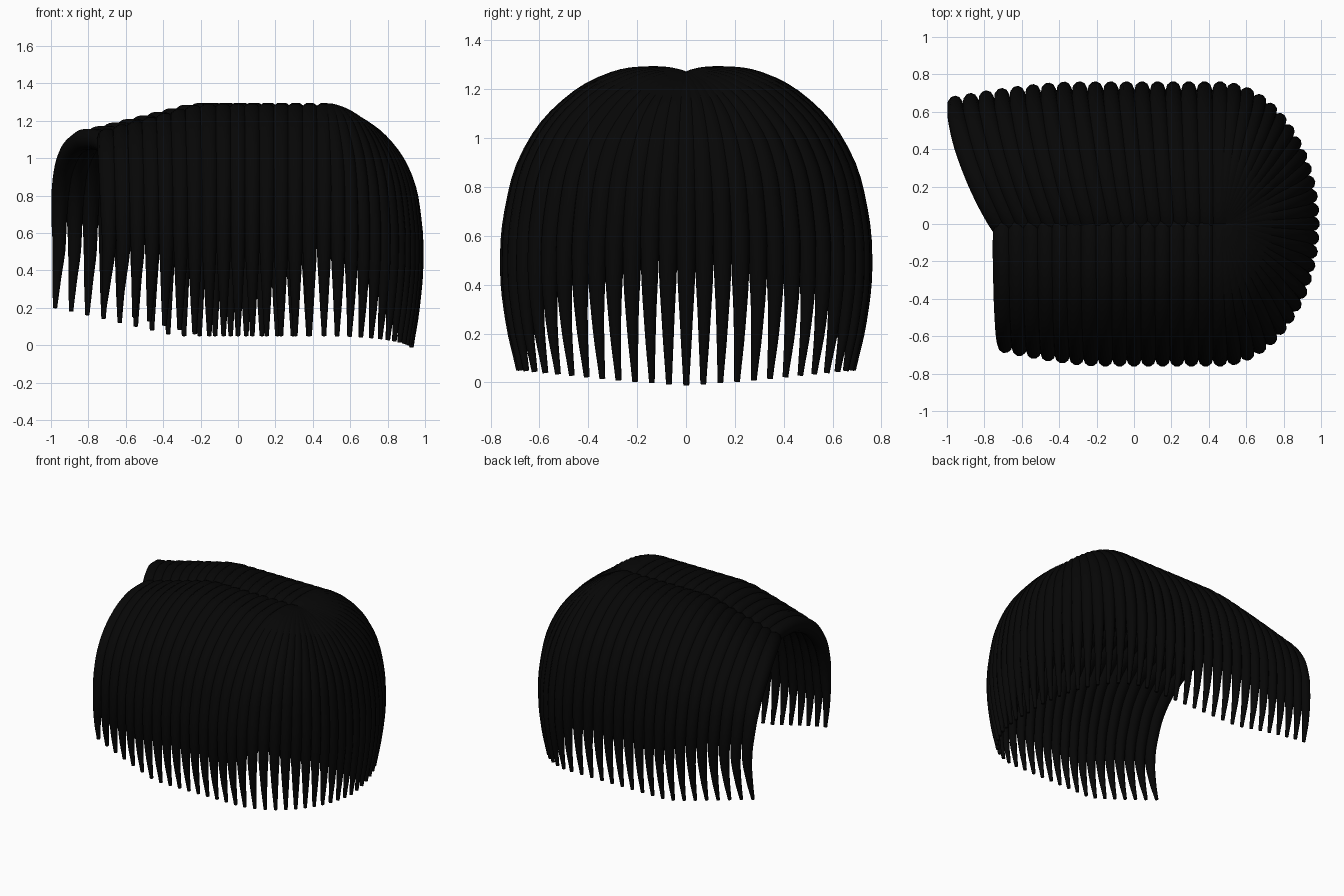
import bpy
from math import cos, sin, pi, hypot

cube = bpy.data.objects.get("Cube")
if cube:
    bpy.data.objects.remove(cube)

# Near-black hair colour
black = bpy.data.materials.new("hair_black")
black.use_nodes = True
black.diffuse_color = (0.002, 0.002, 0.002, 1)
bsdf = black.node_tree.nodes["Principled BSDF"]
bsdf.inputs["Base Color"].default_value = black.diffuse_color
bsdf.inputs["Roughness"].default_value = 0.8

# Strand profile: outward fraction, height, radius (root to tip)
PROFILE = [(-0.09, 1.18, 0.047), (0.05, 1.23, 0.055), (0.21, 1.239, 0.058),
           (0.40, 1.218, 0.058), (0.65, 1.115, 0.056), (0.855, 0.935, 0.051),
           (0.965, 0.70, 0.044), (1.0, 0.46, 0.036), (0.985, 0.25, 0.024),
           (0.94, 0.05, 0.012)]
GIRTH = 0.727
CROWN = 0.46


def strand(curve, root_x, end_x, end_y, sweep=1.0):
    """Add one tapered lock from the parting, over the top and down."""
    lift = min(1, max(0, (-0.2 - root_x) / 0.51))      # shorter towards the face
    back = 1 - abs(end_y) / GIRTH if root_x >= CROWN else 0
    spline = curve.splines.new('BEZIER')
    spline.bezier_points.add(len(PROFILE) - 1)
    for p, (s, z, r) in zip(spline.bezier_points, PROFILE):
        down = (1.25 - z) / 1.2
        across = 1 - (1 - s) ** sweep
        drift = 0.06 * lift * max(0, 0.46 - z)         # tips lean to the face
        z += lift * (0.29 * down - 0.14) - 0.05 * back * down
        z -= 0.065 * min(1, 1.6 * back) * sin(pi * s)  # flatter crown at the back
        p.co = (root_x + (end_x - root_x) * across - drift, end_y * s, z)
        p.radius = r
        p.handle_left_type = p.handle_right_type = 'AUTO'


def build(name, strands):
    """Turn a list of strands into one smooth mesh object."""
    curve = bpy.data.curves.new(name, 'CURVE')
    curve.dimensions = '3D'
    curve.bevel_depth = 1
    curve.bevel_resolution = 3
    curve.resolution_u = 4
    curve.use_fill_caps = True
    curve.materials.append(black)
    for args in strands:
        strand(curve, *args)
    obj = bpy.data.objects.new(name, curve)
    bpy.context.collection.objects.link(obj)
    bpy.ops.object.select_all(action='DESELECT')
    obj.select_set(True)
    bpy.context.view_layer.objects.active = obj
    bpy.ops.object.convert(target='MESH')
    bpy.ops.object.shade_smooth_by_angle(angle=pi / 3)


def side(count, side_sign, root_front, end_front, sweep):
    """Row of strands along the parting, falling to one side."""
    rows = []
    for i in range(count):
        t = i / (count - 1)
        root = root_front + (CROWN - 0.001 - root_front) * t
        end = end_front + (CROWN - end_front) * t
        inset = 0.075 * max(0, (-0.2 - root) / 0.51) ** 1.5
        rows.append((root, end, side_sign * (GIRTH - inset), sweep))
    return rows


# Side rows: one falls straight, the other sweeps forward past the face
build("straight_side_strands", side(16, -1, -0.70, -0.69, 1.0))
build("swept_side_strands", side(18, 1, -0.72, -0.957, 1.5))


# Crown fan: evenly spaced ends around a half ellipse
dense = [(CROWN + 0.497 * cos(a), GIRTH * sin(a))
         for a in (pi * (i / 2000 - 0.5) for i in range(2001))]
lengths = [0.0]
for p, q in zip(dense, dense[1:]):
    lengths.append(lengths[-1] + hypot(q[0] - p[0], q[1] - p[1]))
COUNT = 26
fan = []
for i in range(1, COUNT):
    k = next(j for j, d in enumerate(lengths) if d >= lengths[-1] * i / COUNT)
    fan.append((CROWN, dense[k][0], dense[k][1]))
build("crown_fan_strands", fan)
